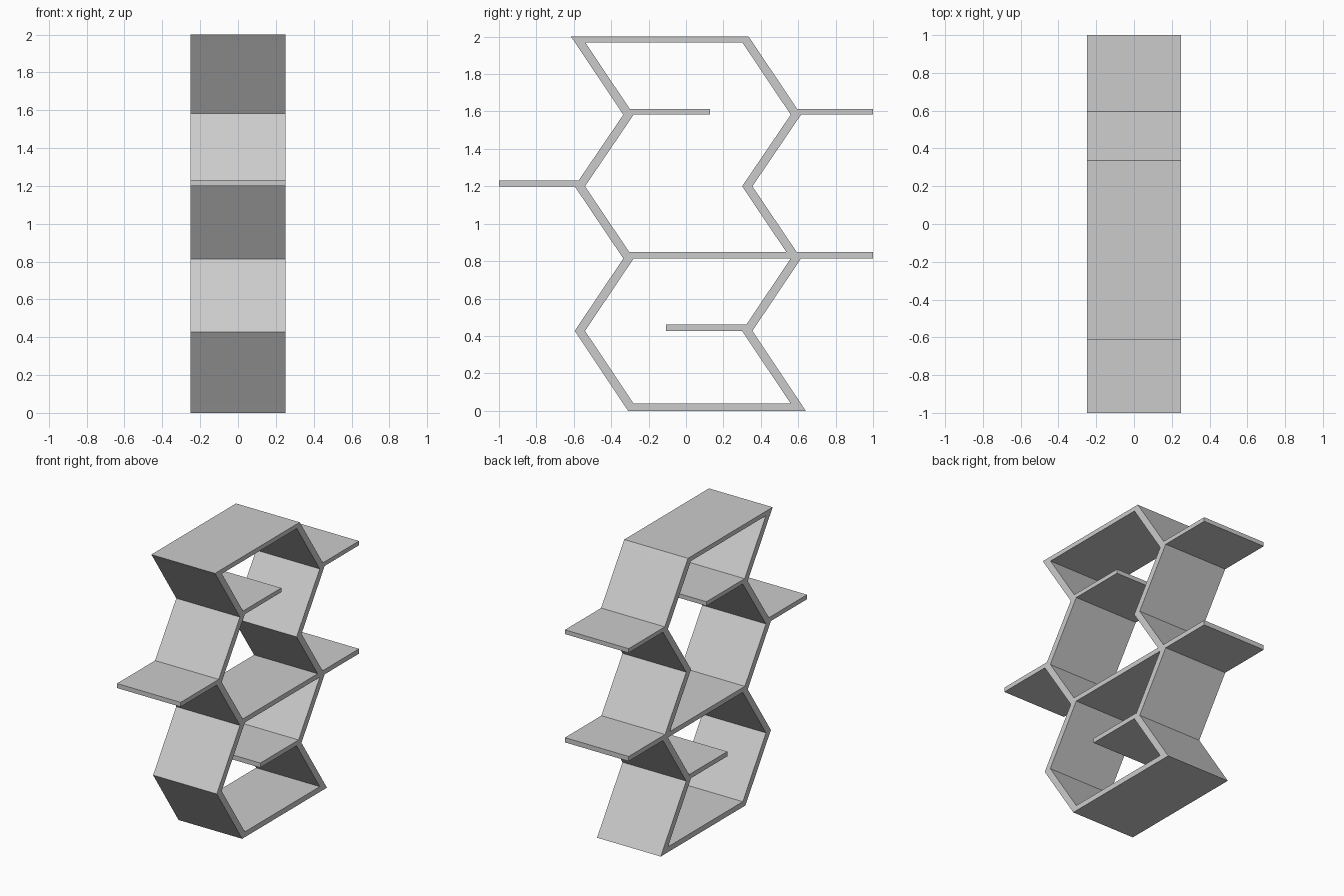
import bpy, bmesh

if "Cube" in bpy.data.objects:
    bpy.data.objects.remove(bpy.data.objects["Cube"])

HALF = 0.25     # half depth along x
W = 0.055       # horizontal cut width of a slanted panel
SPAN = 0.895    # distance between the two zigzag sides


def board(name, profile):
    """Extrude a (y, z) profile across x."""
    bm = bmesh.new()
    face = bm.faces.new([bm.verts.new((-HALF, y, z)) for y, z in profile])
    ext = bmesh.ops.extrude_face_region(bm, geom=[face])
    verts = [v for v in ext["geom"] if isinstance(v, bmesh.types.BMVert)]
    bmesh.ops.translate(bm, verts=verts, vec=(2 * HALF, 0, 0))
    bmesh.ops.recalc_face_normals(bm, faces=bm.faces)
    mesh = bpy.data.meshes.new(name)
    bm.to_mesh(mesh)
    bm.free()
    bpy.context.collection.objects.link(bpy.data.objects.new(name, mesh))


def shelf(name, z0, z1, bottom, top):
    """Shelf with mitred ends: (left, right) y at bottom and top."""
    board(name, [(bottom[0], z0), (bottom[1], z0), (top[1], z1), (top[0], z1)])


# Zigzag side panels, cut horizontally where they meet
zigzag = [(-0.335, 0.038), (-0.595, 0.427), (-0.335, 0.814),
          (-0.595, 1.2), (-0.335, 1.583), (-0.593, 1.968)]
for side, shift in (("front", 0), ("back", SPAN)):
    for i, ((y0, z0), (y1, z1)) in enumerate(zip(zigzag, zigzag[1:])):
        y0, y1 = y0 + shift, y1 + shift
        board(f"{side}_panel_{i + 1}",
              [(y0, z0), (y0 + W, z0), (y1 + W, z1), (y1, z1)])

# Base and top boards with slanted ends
shelf("base_board", 0, 0.038, (-0.31, 0.64), (-0.335, 0.615))
shelf("top_board", 1.968, 2.0, (-0.593, 0.357), (-0.615, 0.335))

# Inner shelves
shelf("upper_inner_shelf", 1.583, 1.613, (-0.28, 0.128), (-0.30, 0.128))
shelf("middle_shelf", 0.814, 0.848, (-0.28, 0.56), (-0.303, 0.537))
shelf("lower_inner_shelf", 0.427, 0.46, (-0.107, 0.30), (-0.107, 0.322))

# Outer shelves
shelf("front_outer_shelf", 1.2, 1.232, (-1, -0.595), (-1, -0.573))
shelf("back_upper_shelf", 1.583, 1.613, (0.615, 1), (0.595, 1))
shelf("back_lower_shelf", 0.814, 0.848, (0.615, 1), (0.592, 1))
